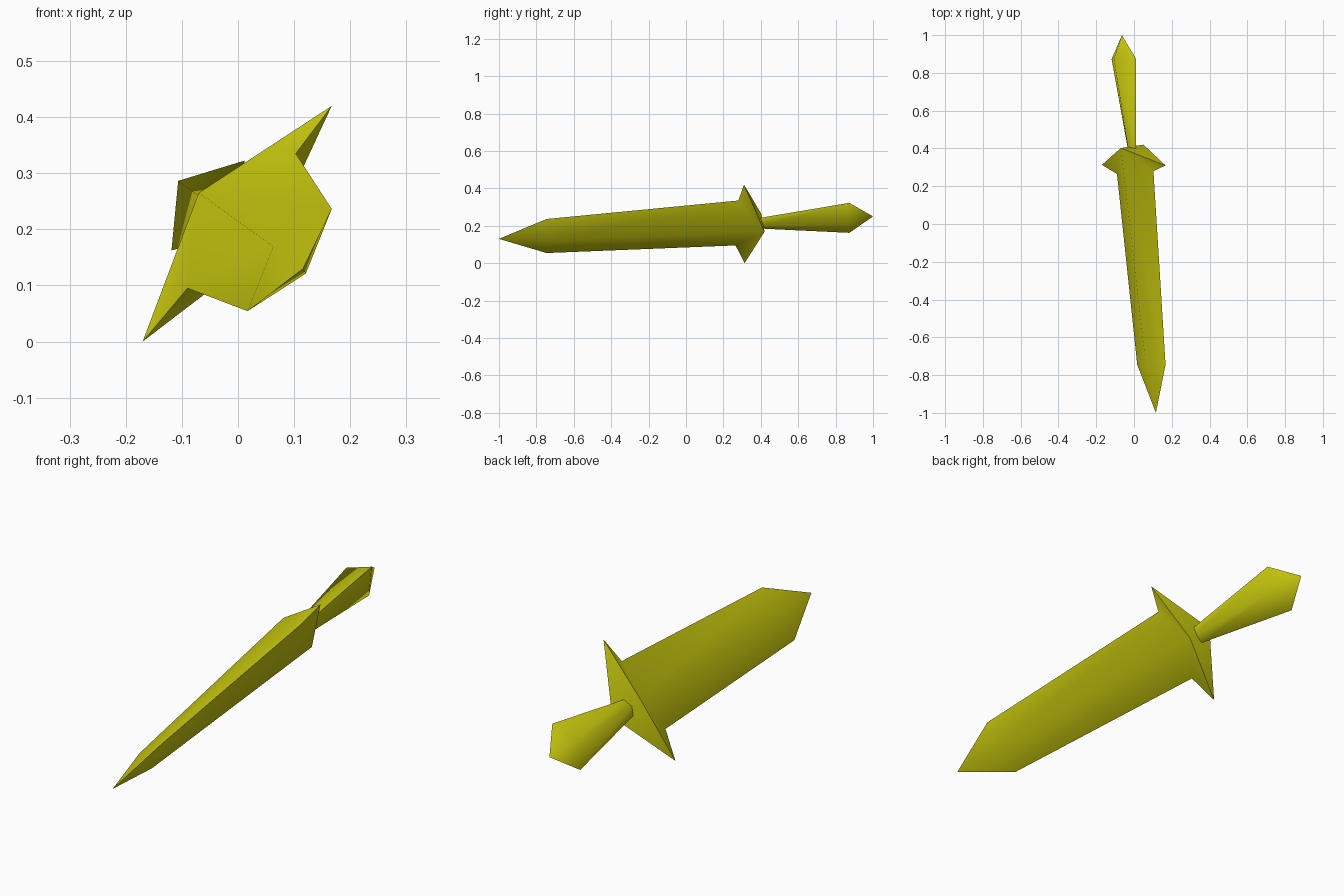
import bpy, bmesh, math
from mathutils import Vector

if "Cube" in bpy.data.objects:
    bpy.data.objects.remove(bpy.data.objects["Cube"])

gold = bpy.data.materials.new("olive gold")
gold.diffuse_color = (0.62, 0.62, 0.005, 1)
gold.use_nodes = True
gold.node_tree.nodes["Principled BSDF"].inputs["Base Color"].default_value = gold.diffuse_color


def axis(y):
    """Point on the tilted centre line of the sword."""
    return Vector((0.025 - 0.09 * y, y, 0.19 + 0.06 * y))


def diamond(bm, y, wide, thick):
    """Ring of four points: upper edge, left ridge, lower edge, right ridge."""
    c = axis(y)
    w, t = Vector((wide[0], 0, wide[1])), Vector((thick[0], 0, thick[1]))
    return [bm.verts.new(c + o) for o in (w, t, -w, -t)]


def bridge(bm, a, b):
    for i in range(4):
        j = (i + 1) % 4
        bm.faces.new((a[i], a[j], b[j], b[i]))


def fan(bm, ring, point):
    for i in range(4):
        bm.faces.new((ring[i], ring[(i + 1) % 4], point))


def finish(bm, name):
    bmesh.ops.recalc_face_normals(bm, faces=bm.faces[:])
    mesh = bpy.data.meshes.new(name)
    bm.to_mesh(mesh)
    bm.free()
    mesh.materials.append(gold)
    ob = bpy.data.objects.new(name, mesh)
    bpy.context.collection.objects.link(ob)
    bpy.ops.object.select_all(action='DESELECT')
    ob.select_set(True)
    bpy.context.view_layer.objects.active = ob
    bpy.ops.object.shade_smooth_by_angle(angle=math.radians(70))


# Blade: pointed tip, diamond shoulder, running back into the swept guard
bm = bmesh.new()
tip = bm.verts.new((0.116, -1.0, 0.13))
shoulder = diamond(bm, -0.745, (0.075, 0.091), (-0.029, 0.024))
root = [bm.verts.new(p) for p in ((0.103, 0.28, 0.335), (-0.07, 0.402, 0.265),
                                  (-0.09, 0.265, 0.095), (0.05, 0.42, 0.168))]
fan(bm, shoulder, tip)
bridge(bm, shoulder, root)

# Guard: two forward-swept spikes and a back folded across the middle
upper, left, lower, right = root
for notch, p in ((upper, (0.167, 0.31, 0.42)), (lower, (-0.17, 0.313, 0.0))):
    spike = bm.verts.new(p)
    bm.faces.new((notch, left, spike))
    bm.faces.new((notch, right, spike))
    bm.faces.new((left, right, spike))
finish(bm, "blade_and_guard")

# Grip: flaring diamond that ends in a pointed pommel
bm = bmesh.new()
base = diamond(bm, 0.40, (0.022, 0.029), (-0.02, 0.016))
pommel = diamond(bm, 0.873, (0.065, 0.08), (-0.053, 0.044))
end = bm.verts.new((-0.064, 1.0, 0.25))
bm.faces.new(base)
bridge(bm, base, pommel)
fan(bm, pommel, end)
finish(bm, "grip_and_pommel")
